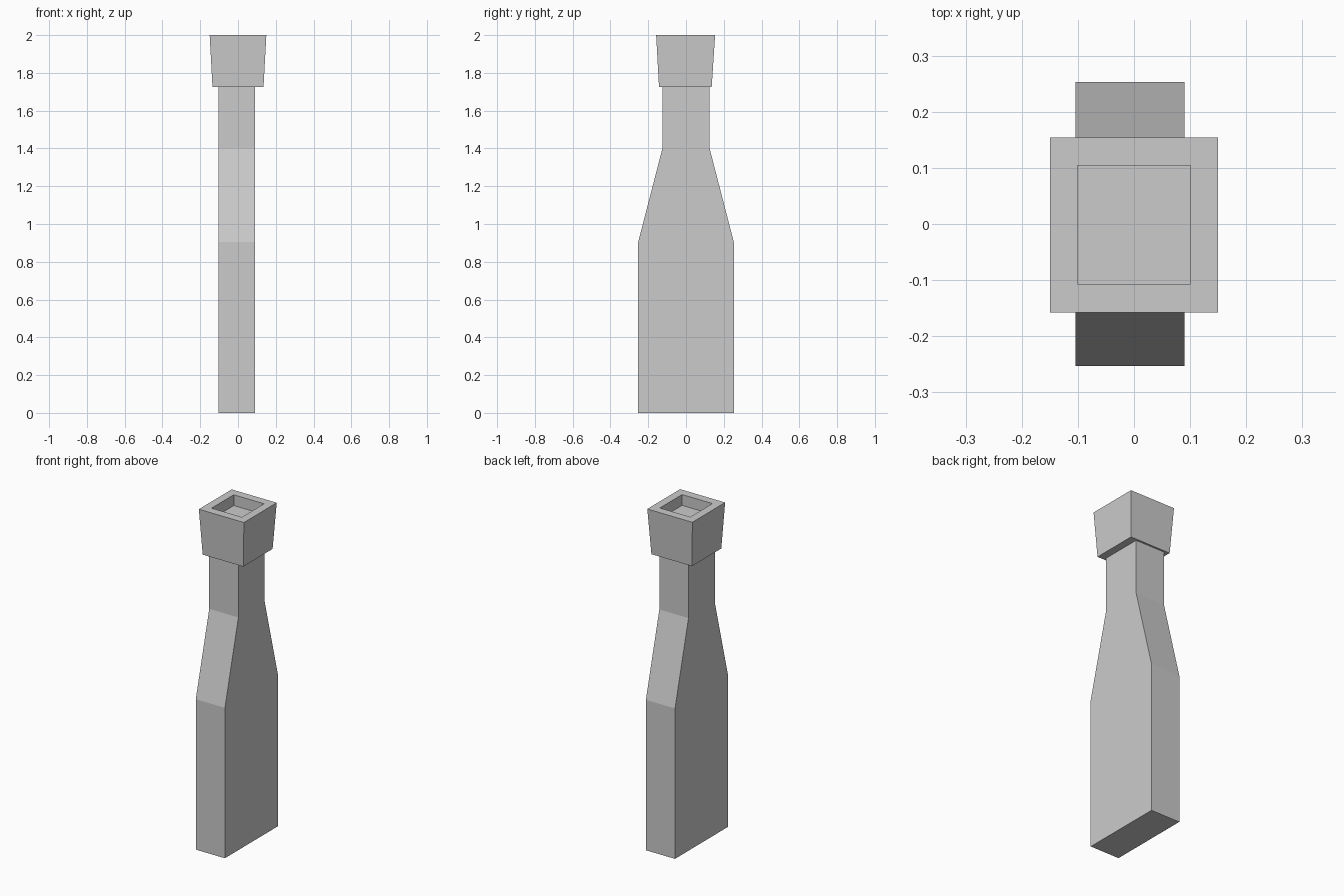
import bpy
import bmesh

cube = bpy.data.objects.get("Cube")
if cube:
    bpy.data.objects.remove(cube, do_unlink=True)

grey = bpy.data.materials.new("plain grey")
grey.use_nodes = True
colour = (0.6, 0.6, 0.6, 1)
grey.diffuse_color = colour
grey.node_tree.nodes["Principled BSDF"].inputs["Base Color"].default_value = colour


def loft(name, sections):
    """Join rectangles (x0, x1, y0, y1, z) in order and cap both ends."""
    bm = bmesh.new()
    rings = [[bm.verts.new(p) for p in
              ((x0, y0, z), (x1, y0, z), (x1, y1, z), (x0, y1, z))]
             for x0, x1, y0, y1, z in sections]
    for low, high in zip(rings, rings[1:]):
        for i in range(4):
            j = (i + 1) % 4
            bm.faces.new((low[i], low[j], high[j], high[i]))
    bm.faces.new(rings[0][::-1])
    bm.faces.new(rings[-1])
    mesh = bpy.data.meshes.new(name)
    bm.to_mesh(mesh)
    bm.free()
    mesh.materials.append(grey)
    obj = bpy.data.objects.new(name, mesh)
    bpy.context.collection.objects.link(obj)
    return obj


# Flat body with sloping shoulders and a straight neck
left, right = -0.104, 0.09
loft("body", [(left, right, -y, y, z) for y, z in
              ((0.253, 0), (0.253, 0.905), (0.125, 1.4), (0.125, 1.73))])

# Flared cap: outer wall, flat rim, then the shallow square recess
loft("cap", [
    (-0.135, 0.135, -0.143, 0.136, 1.725),
    (-0.15, 0.15, -0.158, 0.154, 2),
    (-0.101, 0.101, -0.107, 0.104, 2),
    (-0.101, 0.101, -0.107, 0.104, 1.935),
])
